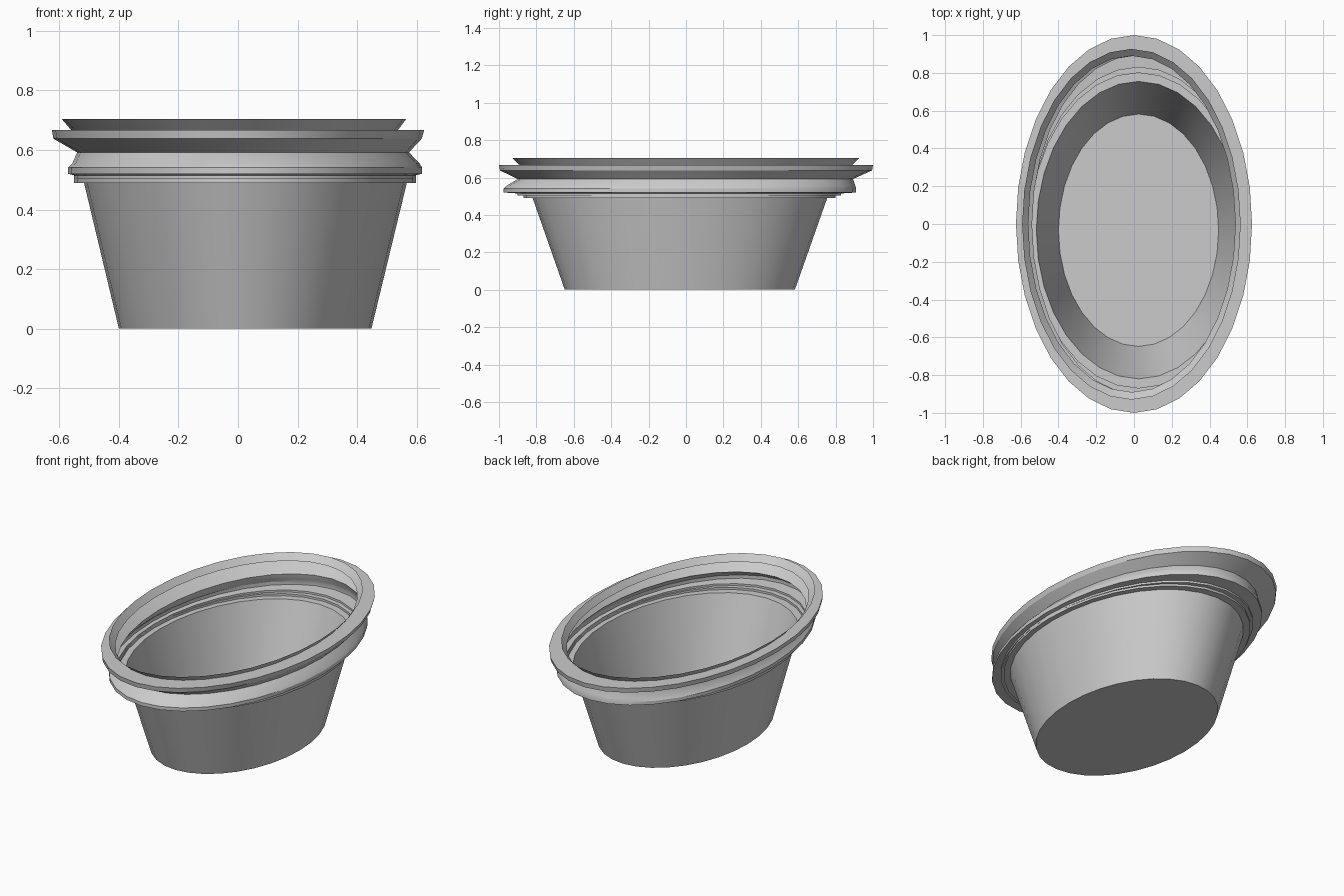
import bpy, bmesh, math

if "Cube" in bpy.data.objects:
    bpy.data.objects.remove(bpy.data.objects["Cube"])

SIDES = 32


def loft(name, rings, floor=False):
    """Skin a stack of ellipses given as (x_min, x_max, y_min, y_max, z)."""
    bm = bmesh.new()
    loops = []
    for x0, x1, y0, y1, z in rings:
        cx, cy, rx, ry = (x0 + x1) / 2, (y0 + y1) / 2, (x1 - x0) / 2, (y1 - y0) / 2
        loops.append([bm.verts.new((cx + rx * math.cos(a), cy + ry * math.sin(a), z))
                      for a in (2 * math.pi * i / SIDES for i in range(SIDES))])
    if floor:
        bm.faces.new(loops[0][::-1])
    for low, high in zip(loops, loops[1:]):
        for i in range(SIDES):
            j = (i + 1) % SIDES
            bm.faces.new((low[i], low[j], high[j], high[i]))
    mesh = bpy.data.meshes.new(name)
    bm.to_mesh(mesh)
    bm.free()
    obj = bpy.data.objects.new(name, mesh)
    bpy.context.collection.objects.link(obj)
    bpy.context.view_layer.objects.active = obj
    bpy.ops.object.select_all(action='DESELECT')
    obj.select_set(True)
    bpy.ops.object.shade_smooth_by_angle(angle=math.radians(25))
    return obj


# Rings shared between neighbouring parts
body_top = (-0.517, 0.567, -0.82, 0.755, 0.49)
step_top = (-0.55, 0.597, -0.90, 0.83, 0.515)
collar_top = (-0.54, 0.574, -0.90, 0.893, 0.592)
flange_inner = (-0.56, 0.537, -0.89, 0.89, 0.667)

# Tapered tub with flat floor
loft("tub_body", [(-0.40, 0.448, -0.648, 0.582, 0.0), body_top], floor=True)

# Small stepped ledge above the tub
loft("lower_ledge", [
    body_top,
    (-0.55, 0.597, -0.868, 0.80, 0.49),
    (-0.55, 0.597, -0.868, 0.80, 0.503),
    (-0.55, 0.597, -0.90, 0.83, 0.503),
    step_top,
])

# Collar that bulges out and narrows again
loft("collar", [
    step_top,
    (-0.57, 0.618, -0.975, 0.91, 0.52),
    (-0.57, 0.618, -0.975, 0.91, 0.541),
    (-0.556, 0.609, -0.96, 0.905, 0.556),
    collar_top,
])

# Flared flange with a flat top
loft("top_flange", [
    collar_top,
    (-0.62, 0.617, -0.995, 0.995, 0.638),
    (-0.625, 0.625, -1.0, 1.0, 0.667),
    flange_inner,
])

# Thin flaring lip
loft("top_lip", [flange_inner, (-0.592, 0.565, -0.93, 0.927, 0.704)])
